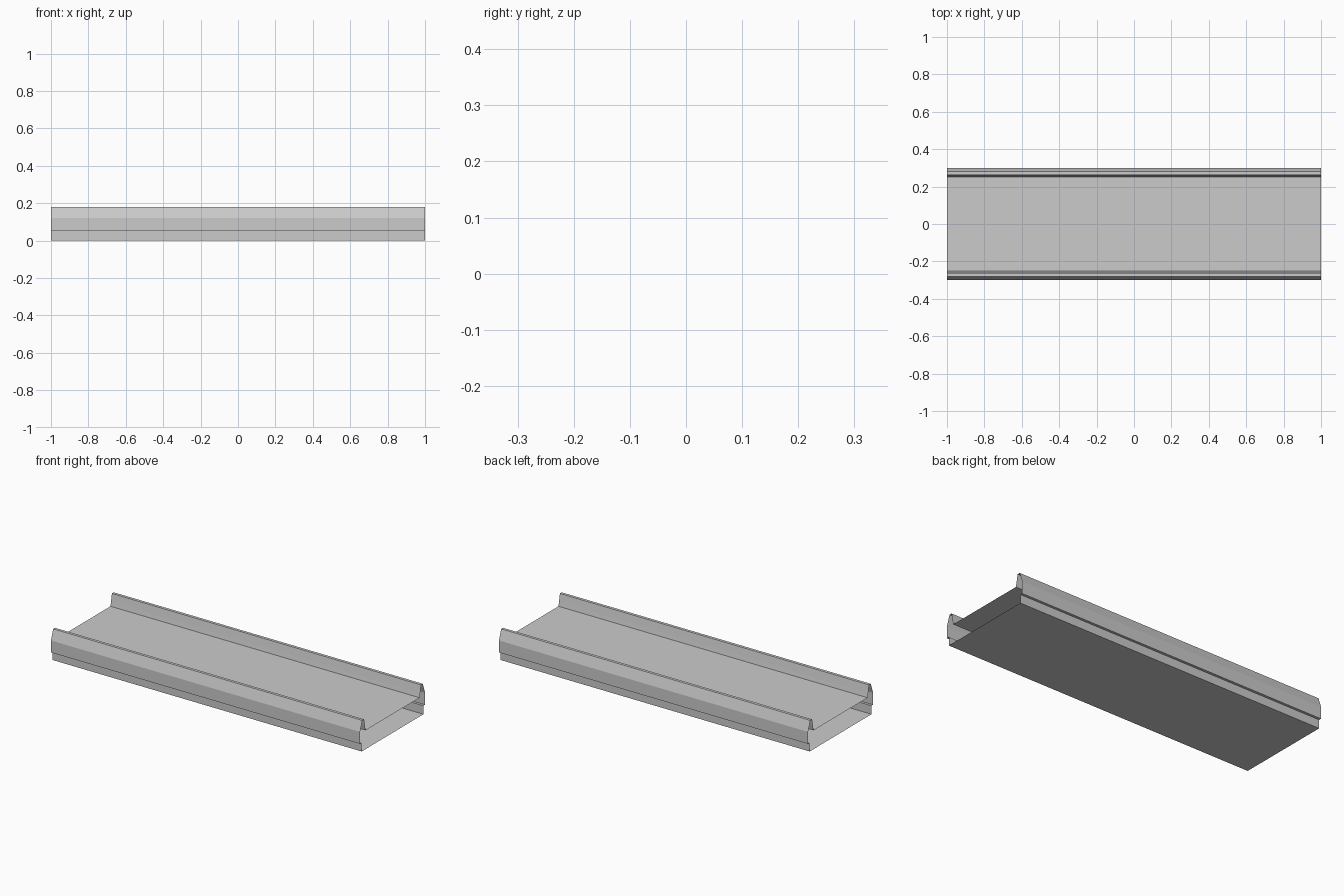
import bpy

if "Cube" in bpy.data.objects:
    bpy.data.objects.remove(bpy.data.objects["Cube"])

# Half of the folded sheet cross-section (y, z), from the deck edge round to the base edge
half = [
    (0.25, 0.11),    # deck edge
    (0.255, 0.135),  # foot of inner lip wall
    (0.263, 0.18),   # lip top, inner
    (0.28, 0.18),    # lip top, outer
    (0.30, 0.12),    # outer chamfer
    (0.30, 0.05),    # outer wall
    (0.285, 0.05),   # step under the wall
    (0.285, 0.0),    # base edge
]
profile = half + [(-y, z) for y, z in reversed(half)]
n = len(profile)

# Extrude the closed outline along x, leaving both ends open
verts = [(x, y, z) for x in (-1, 1) for y, z in profile]
faces = [(i, (i + 1) % n, n + (i + 1) % n, n + i) for i in range(n)]
mesh = bpy.data.meshes.new("channel_panel")
mesh.from_pydata(verts, [], faces)
mesh.update()
panel = bpy.data.objects.new("channel_panel", mesh)
bpy.context.collection.objects.link(panel)

# Make the sheet face outward
import bmesh
bm = bmesh.new()
bm.from_mesh(mesh)
bmesh.ops.recalc_face_normals(bm, faces=bm.faces)
bm.to_mesh(mesh)
bm.free()
